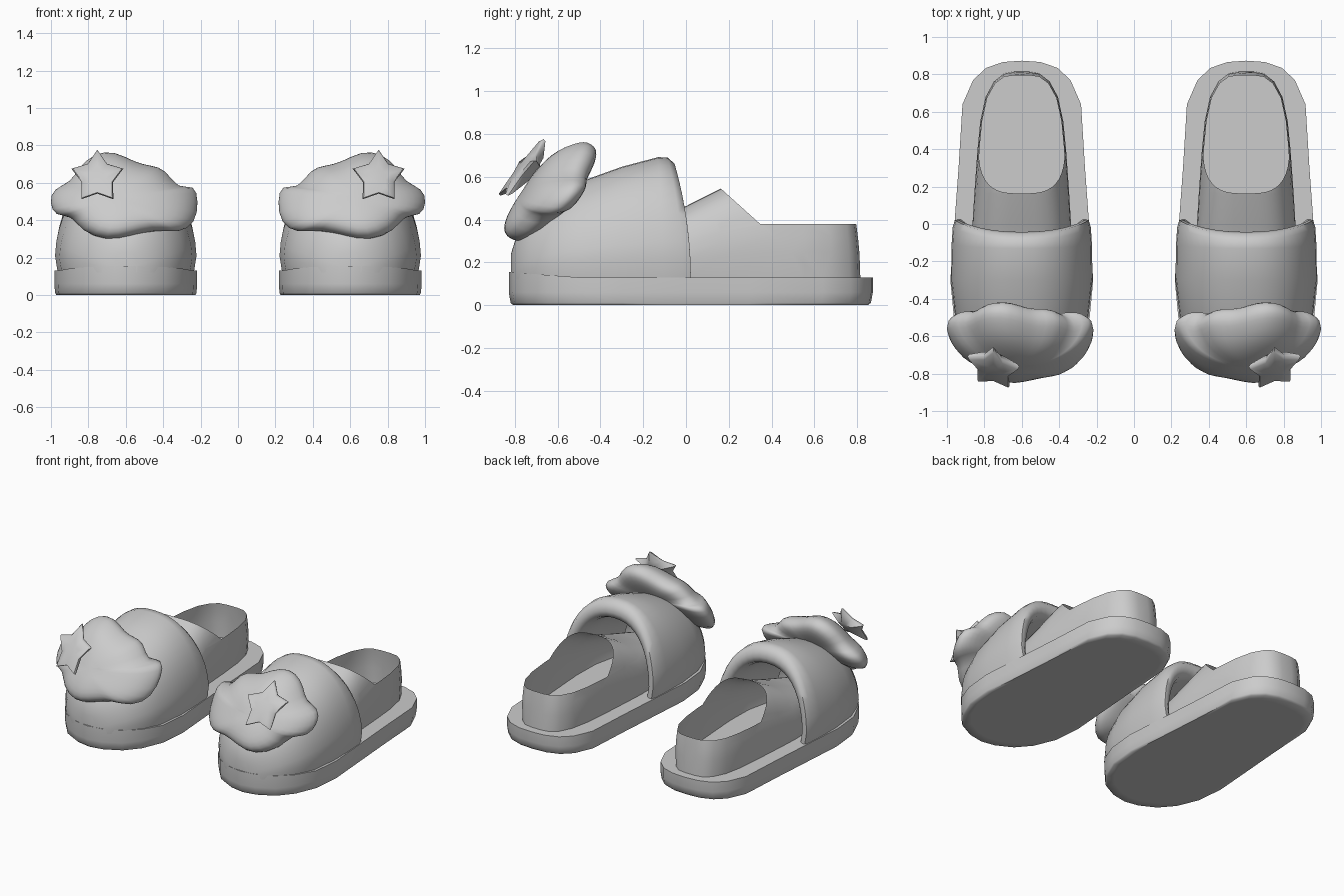
import bpy
import bmesh
from math import sin, cos, pi, radians, sqrt

cube = bpy.data.objects.get("Cube")
if cube:
    bpy.data.objects.remove(cube, do_unlink=True)

CX = 0.6          # centre line of the left slipper
SOLE_TOP = 0.13

grey = bpy.data.materials.new("soft_grey")
grey.use_nodes = True
grey.diffuse_color = (0.6, 0.6, 0.6, 1)
grey.node_tree.nodes["Principled BSDF"].inputs["Base Color"].default_value = (0.6, 0.6, 0.6, 1)


def finish(name, bm, angle=40, subdiv=0):
    """Turn a bmesh into a smooth object, mirrored for the other foot."""
    bmesh.ops.recalc_face_normals(bm, faces=bm.faces)
    mesh = bpy.data.meshes.new(name)
    bm.to_mesh(mesh)
    bm.free()
    mesh.materials.append(grey)
    obj = bpy.data.objects.new(name, mesh)
    bpy.context.collection.objects.link(obj)
    bpy.ops.object.select_all(action="DESELECT")
    obj.select_set(True)
    bpy.context.view_layer.objects.active = obj
    bpy.ops.object.shade_smooth_by_angle(angle=radians(angle))
    if subdiv:
        mod = obj.modifiers.new("smooth", "SUBSURF")
        mod.levels = mod.render_levels = subdiv
    mirror = obj.modifiers.new("other_foot", "MIRROR")
    mirror.use_mirror_merge = False


def loft(bm, rows, closed=False):
    """Bridge rows of points with quads and return the vertex rows."""
    grid = [[bm.verts.new(p) for p in row] for row in rows]
    for a, b in zip(grid, grid[1:]):
        n = len(a)
        for i in range(n if closed else n - 1):
            j = (i + 1) % n
            bm.faces.new((a[i], a[j], b[j], b[i]))
    return grid


def arch(y, w, h, shear=0.0, power=2.3, steps=24):
    """Arched cross-section standing on the sole, leaning with shear."""
    pts = []
    for i in range(steps + 1):
        a = pi * i / steps
        c, s = cos(a), sin(a)
        x = w * (1 if c > 0 else -1) * abs(c) ** (2 / power)
        f = abs(s) ** (2 / power)
        if f < 0.25:
            x *= 1 - 0.05 * (1 - f / 0.25) ** 2
        pts.append((CX + x, y + shear * (1 - f * f), SOLE_TOP - 0.01 + (h - SOLE_TOP + 0.01) * f))
    return pts


# Sole: outline swept up in layers, softened below and slightly raised at the toe
half = [(0.873, 0), (0.866, 0.1), (0.835, 0.19), (0.77, 0.26), (0.64, 0.317), (0.3, 0.338),
        (0, 0.36), (-0.3, 0.382), (-0.5, 0.363), (-0.65, 0.3), (-0.75, 0.215), (-0.81, 0.1), (-0.828, 0)]
outline = [(w, y) for y, w in half] + [(-w, y) for y, w in half[-2:0:-1]]
bm = bmesh.new()
layers = []
for z, k in ((0, 0.9), (0, 0.975), (0.012, 0.99), (0.06, 1), (SOLE_TOP, 1)):
    layers.append([(CX + x * k, y * k, z + (0.025 * max(0, -y - 0.5) / 0.33 if z > 0.1 else 0))
                   for x, y in outline])
grid = loft(bm, layers, closed=True)
bm.faces.new(grid[0])
bm.faces.new(grid[-1])
finish("sole", bm, angle=65)

# Toe cover: outer dome from toe to opening, then rolled lip and lining
stations = [(-0.818, 0.06, 0.24, 0), (-0.79, 0.15, 0.33, 0), (-0.73, 0.24, 0.42, 0),
            (-0.63, 0.315, 0.51, 0), (-0.5, 0.36, 0.575, 0), (-0.3, 0.383, 0.647, 0),
            (-0.13, 0.38, 0.692, 0.02), (-0.085, 0.374, 0.69, 0.07), (-0.053, 0.362, 0.66, 0.076),
            (-0.042, 0.34, 0.62, 0.065), (-0.055, 0.315, 0.58, 0.06), (-0.1, 0.3, 0.56, 0.04),
            (-0.25, 0.295, 0.53, 0), (-0.5, 0.24, 0.44, 0)]
bm = bmesh.new()
grid = loft(bm, [arch(*s) for s in stations])
bm.faces.new(grid[0])
finish("toe_cover", bm, angle=60)

# Heel liner: closed sock shape with the foot opening cut away by two planes
stations = [(-0.5, 0.19, 0.3, 0), (-0.2, 0.26, 0.39, 0), (0, 0.265, 0.463, 0), (0.163, 0.255, 0.545, 0),
            (0.4, 0.238, 0.62, 0), (0.55, 0.223, 0.62, 0), (0.66, 0.195, 0.61, 0.02),
            (0.72, 0.15, 0.6, 0.045), (0.745, 0.1, 0.59, 0.06), (0.753, 0.04, 0.58, 0.062)]
bm = bmesh.new()
grid = loft(bm, [arch(*s, power=3) for s in stations])
bm.faces.new(grid[-1])
slope = (0, 0.135, 0.15)
for co, no in (((0, 0, 0.38), (0, 0, 1)), ((0, 0.163, 0.545), slope)):
    bmesh.ops.bisect_plane(bm, geom=bm.verts[:] + bm.edges[:] + bm.faces[:],
                           plane_co=co, plane_no=no)
opening = []
for f in bm.faces:
    c = f.calc_center_median()
    if c.z > 0.38 and (c.y - 0.163) * slope[1] + (c.z - 0.545) * slope[2] > 0:
        opening.append(f)
bmesh.ops.delete(bm, geom=opening, context="FACES")
finish("heel_liner", bm, angle=80)

# Cloud: lumpy outline puffed front and back, bent around the toe
cloud = [(0.215, 0.5), (0.235, 0.595), (0.325, 0.56), (0.39, 0.675), (0.47, 0.69), (0.55, 0.705),
         (0.66, 0.77), (0.77, 0.755), (0.85, 0.68), (0.89, 0.6), (0.985, 0.57), (1.005, 0.495),
         (0.975, 0.42), (0.885, 0.43), (0.84, 0.345), (0.7, 0.29), (0.58, 0.315), (0.43, 0.355),
         (0.32, 0.33), (0.23, 0.385)]
MX, MZ = 0.63, 0.53


def cloud_point(px, pz, t, side):
    x = MX + (px - MX) * t
    z = MZ + (pz - MZ) * t
    mid = -0.66 + 0.65 * (z - 0.5) + 0.65 * (x - CX) ** 2
    return (x, mid + side * 0.13 * sqrt(max(0, 1 - t ** 4)), z)


bm = bmesh.new()
rings = [(0.35, -1), (0.65, -1), (0.86, -1), (0.97, -1), (1.03, 0), (0.97, 1), (0.86, 1), (0.65, 1), (0.35, 1)]
grid = loft(bm, [[cloud_point(x, z, t, s) for x, z in cloud] for t, s in rings], closed=True)
for ring, side in ((grid[0], -1), (grid[-1], 1)):
    tip = bm.verts.new(cloud_point(MX, MZ, 0, side))
    for i, v in enumerate(ring):
        bm.faces.new((v, ring[(i + 1) % len(ring)], tip))
finish("cloud", bm, angle=180, subdiv=1)

# Star: tilted plate on the cloud, pillowed on both sides
SX, SZ = 0.752, 0.63


def star_ring(scale, lift):
    pts = []
    for i in range(10):
        r = scale * (0.146 if i % 2 == 0 else 0.088)
        a = pi / 2 + pi * i / 5
        dx, dz = r * cos(a), r * sin(a)
        pts.append((SX + dx, -0.767 + 0.7 * dz + 0.2 * dx - lift, SZ + dz))
    return pts


bm = bmesh.new()
grid = loft(bm, [star_ring(0.4, -0.06), star_ring(0.93, -0.015), star_ring(1, 0),
                 star_ring(0.93, 0.015), star_ring(0.45, 0.025)], closed=True)
bm.faces.new(grid[0])
bm.faces.new(grid[-1])
finish("star", bm, angle=50)
